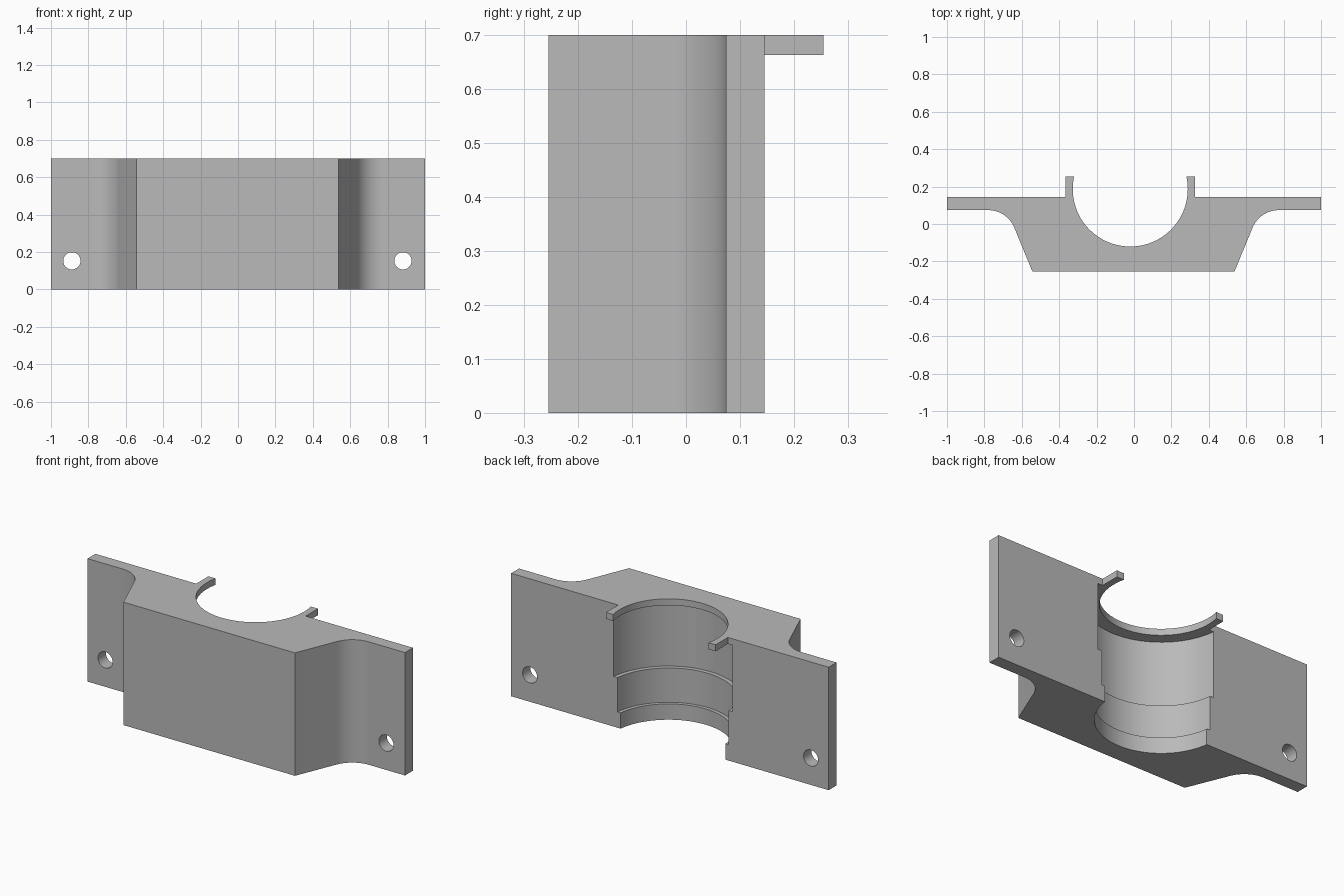
import bpy, bmesh, math
from mathutils import Matrix, Vector

old = bpy.data.objects.get("Cube")
if old:
    bpy.data.objects.remove(old, do_unlink=True)

HEIGHT, LIP_Z = 0.7, 0.663
BACK, PLATE_FRONT, FRONT = 0.145, 0.074, -0.255
BORE = Vector((-0.02, 0.187, 0))

grey = bpy.data.materials.new("plain grey")
grey.use_nodes = True
colour = (0.49, 0.49, 0.49, 1)
grey.diffuse_color = colour
grey.node_tree.nodes["Principled BSDF"].inputs["Base Color"].default_value = colour


def make_object(name, bm):
    bmesh.ops.recalc_face_normals(bm, faces=bm.faces[:])
    mesh = bpy.data.meshes.new(name)
    bm.to_mesh(mesh)
    bm.free()
    mesh.materials.append(grey)
    obj = bpy.data.objects.new(name, mesh)
    bpy.context.collection.objects.link(obj)
    return obj


def extrude_profile(name, points, z0, z1):
    bm = bmesh.new()
    face = bm.faces.new([bm.verts.new((x, y, z0)) for x, y in points])
    result = bmesh.ops.extrude_face_region(bm, geom=[face])
    top = [v for v in result["geom"] if isinstance(v, bmesh.types.BMVert)]
    bmesh.ops.translate(bm, verts=top, vec=(0, 0, z1 - z0))
    return make_object(name, bm)


def combine(target, tool, operation):
    mod = target.modifiers.new(operation, "BOOLEAN")
    mod.operation, mod.solver, mod.object = operation, "EXACT", tool
    bpy.context.view_layer.objects.active = target
    bpy.ops.object.modifier_apply(modifier=mod.name)
    bpy.data.objects.remove(tool, do_unlink=True)


# Body outline: flanges blending into a tapered block through a fillet
def flank(side):
    mid, half, radius = -0.003, 0.54, 0.15
    slope = math.radians(67.6)
    corner = half + (PLATE_FRONT - FRONT) / math.tan(slope)
    cx = corner + radius * math.tan(slope / 2)
    pts = [(mid + side * half, FRONT)]
    for i in range(17):
        a = slope * (1 - i / 16)
        pts.append((mid + side * (cx - radius * math.sin(a)),
                    PLATE_FRONT - radius * (1 - math.cos(a))))
    return pts + [(side, PLATE_FRONT), (side, BACK)]


bracket = extrude_profile("clamp_bracket", flank(1) + flank(-1)[::-1], 0, HEIGHT)

# Lip tabs standing out behind the flange
half = 0.345
tabs = extrude_profile("lip_tabs", [(BORE.x - half, 0), (BORE.x + half, 0),
                                    (BORE.x + half, 0.255), (BORE.x - half, 0.255)],
                       LIP_Z, HEIGHT)
combine(bracket, tabs, "UNION")

# Stepped bore: revolved section, widest under the lip
section = [(0, -0.1), (0.333, -0.1), (0.333, 0.09), (0.353, 0.09), (0.353, 0.285),
           (0.377, 0.285), (0.377, LIP_Z), (0.3075, LIP_Z), (0.3075, 0.8), (0, 0.8)]
bm = bmesh.new()
verts = [bm.verts.new(BORE + Vector((r, 0, z))) for r, z in section]
edges = [bm.edges.new(pair) for pair in zip(verts, verts[1:])]
bmesh.ops.spin(bm, geom=verts + edges, cent=BORE, axis=(0, 0, 1),
               angle=math.tau, steps=96, use_merge=True)
bmesh.ops.remove_doubles(bm, verts=bm.verts[:], dist=1e-5)
combine(bracket, make_object("bore_cutter", bm), "DIFFERENCE")

# Screw holes through the flanges
for x in (-0.888, 0.882):
    bm = bmesh.new()
    place = Matrix.Translation((x, 0.1, 0.153)) @ Matrix.Rotation(math.pi / 2, 4, "X")
    bmesh.ops.create_cone(bm, cap_ends=True, segments=40, radius1=0.046,
                          radius2=0.046, depth=0.3, matrix=place)
    combine(bracket, make_object("hole_cutter", bm), "DIFFERENCE")

# Smooth curved walls, sharp corners
bpy.ops.object.select_all(action="DESELECT")
bracket.select_set(True)
bpy.context.view_layer.objects.active = bracket
bpy.ops.object.shade_smooth_by_angle(angle=math.radians(25))
